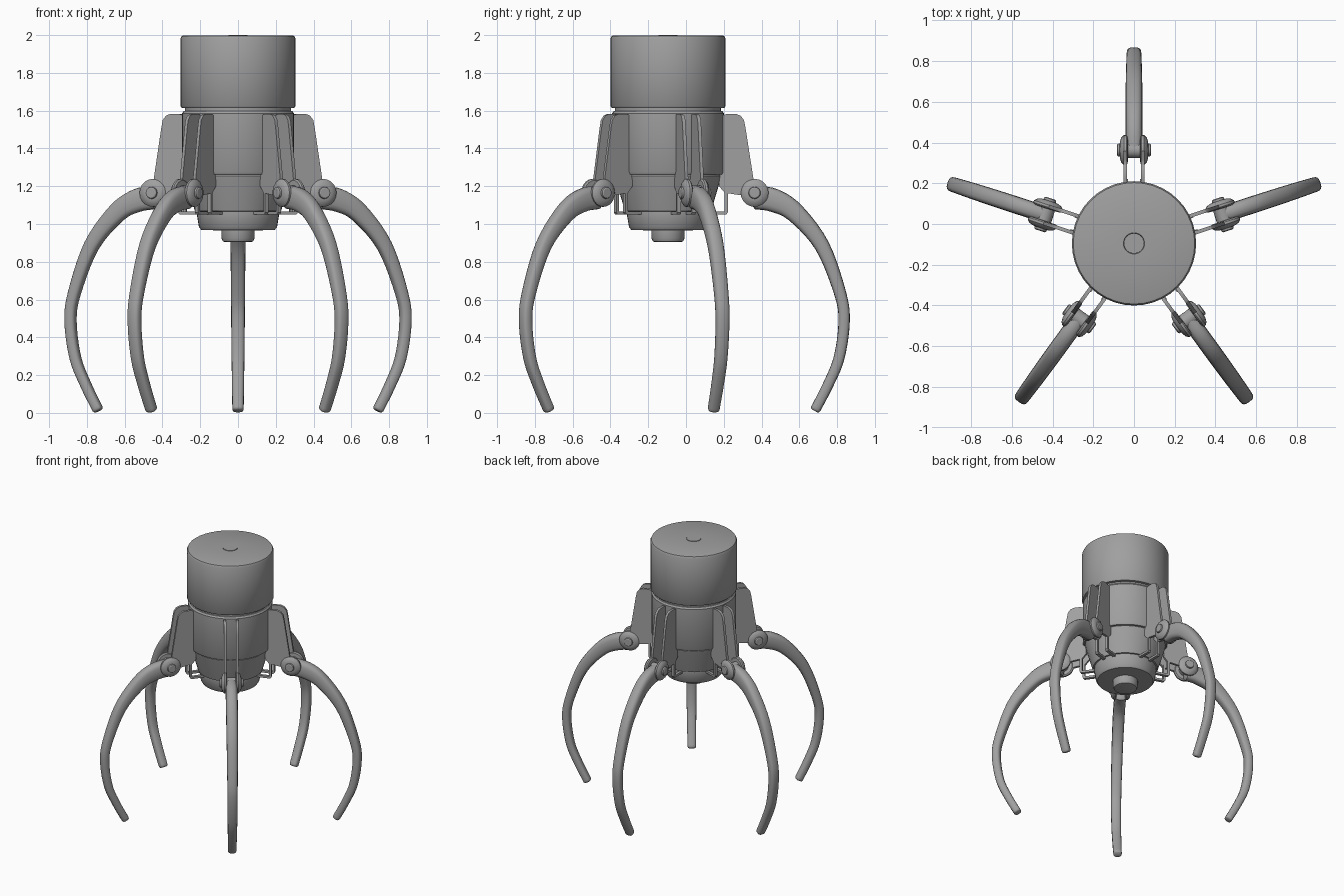
import bpy, bmesh, math
from mathutils import Matrix, Vector

if "Cube" in bpy.data.objects:
    bpy.data.objects.remove(bpy.data.objects["Cube"])

AXIS_Y = -0.095
ANGLES = [90, 18, -54, -126, 162]

grey = bpy.data.materials.new("machine grey")
grey.diffuse_color = (0.35, 0.35, 0.35, 1)
grey.use_nodes = True
grey.node_tree.nodes["Principled BSDF"].inputs["Base Color"].default_value = grey.diffuse_color


def finish(bm, name, angle=35):
    bmesh.ops.recalc_face_normals(bm, faces=bm.faces[:])
    me = bpy.data.meshes.new(name)
    bm.to_mesh(me)
    bm.free()
    me.materials.append(grey)
    ob = bpy.data.objects.new(name, me)
    bpy.context.collection.objects.link(ob)
    bpy.ops.object.select_all(action='DESELECT')
    ob.select_set(True)
    bpy.context.view_layer.objects.active = ob
    bpy.ops.object.shade_smooth_by_angle(angle=math.radians(angle))
    return ob


def loft(bm, rings):
    """Skin a list of closed rings of points and cap both ends."""
    vr = [[bm.verts.new(p) for p in ring] for ring in rings]
    n = len(vr[0])
    for a, b in zip(vr, vr[1:]):
        for i in range(n):
            j = (i + 1) % n
            bm.faces.new((a[i], a[j], b[j], b[i]))
    bm.faces.new(vr[0])
    bm.faces.new(vr[-1])


def lathe(bm, profile, n):
    """Turn (radius, height) points around z."""
    loft(bm, [[(r * math.cos(2 * math.pi * i / n), r * math.sin(2 * math.pi * i / n), z)
               for i in range(n)] for r, z in profile])


def turned(name, profile, n=40):
    bm = bmesh.new()
    lathe(bm, profile, n)
    ob = finish(bm, name)
    ob.location.y = AXIS_Y
    return ob


def plate(bm, outline, t0, t1):
    """Extrude an (r, z) outline between two sideways offsets."""
    loft(bm, [[(r, t, z) for r, z in outline] for t in (t0, t1)])


def spline(pts, steps):
    """Catmull-Rom through points of any size."""
    p = [pts[0]] + pts + [pts[-1]]
    out = []
    for k in range(1, len(p) - 2):
        a, b, c, d = (Vector(q) for q in p[k - 1:k + 3])
        for s in range(steps):
            t = s / steps
            out.append(0.5 * (2 * b + (c - a) * t + (2 * a - 5 * b + 4 * c - d) * t * t
                              + (3 * b - a - 3 * c + d) * t ** 3))
    return out + [Vector(pts[-1])]


# Central housing
turned("upper_housing", [(0.05, 1.990), (0.052, 1.998), (0.29, 1.998), (0.298, 1.995),
                         (0.305, 1.98), (0.305, 1.625), (0.298, 1.615), (0.27, 1.612)])
turned("top_centre_disc", [(0.05, 1.95), (0.05, 2.0)], 24)
turned("neck_groove", [(0.28, 1.63), (0.28, 1.57)])
turned("lower_housing", [(0.27, 1.60), (0.288, 1.597), (0.297, 1.585), (0.297, 1.275),
                         (0.29, 1.262), (0.27, 1.26)])
turned("tapered_base", [(0.27, 1.27), (0.282, 1.255), (0.276, 1.23), (0.228, 1.068), (0.20, 1.066)])
turned("bottom_collar", [(0.20, 1.075), (0.218, 1.066), (0.218, 1.05), (0.207, 0.985),
                         (0.195, 0.968), (0.08, 0.966)])
turned("bottom_knob", [(0.07, 0.98), (0.088, 0.975), (0.088, 0.925), (0.08, 0.908), (0.07, 0.905)], 28)

# Claw centre line: radius, height, half thickness, half width
CLAW = [(0.465, 1.14, 0.062, 0.042), (0.56, 1.125, 0.062, 0.042), (0.672, 1.06, 0.052, 0.042),
        (0.815, 0.885, 0.040, 0.040), (0.912, 0.63, 0.032, 0.037), (0.932, 0.48, 0.030, 0.036),
        (0.905, 0.29, 0.029, 0.034), (0.847, 0.148, 0.028, 0.032), (0.778, 0.014, 0.027, 0.030)]


def claw_mesh(bm):
    path = spline(CLAW, 5)
    rings = []
    last = len(path) - 1
    for k, p in enumerate(path):
        d = path[min(k + 1, last)] - path[max(k - 1, 0)]
        d = Vector((d[0], d[1])).normalized()
        c = Vector((p[0], p[1]))
        # rounded ends: an inner cap ring beside the outermost ring
        sections = [(0, 1.0)]
        if k == 0:
            sections = [(-0.012, 0.75), (0, 1.0)]
        if k == last:
            sections = [(-0.008, 1.0), (0, 0.88), (0.004, 0.6)]
        for shift, scale in sections:
            ring = []
            for i in range(16):
                a = 2 * math.pi * i / 16
                u = math.copysign(abs(math.cos(a)) ** 0.7, math.cos(a)) * p[2] * scale
                w = math.copysign(abs(math.sin(a)) ** 0.7, math.sin(a)) * p[3] * scale
                q = c + d * shift + Vector((-d.y, d.x)) * u
                ring.append((q.x, w, max(q.y, 0)))
            rings.append(ring)
    loft(bm, rings)


def bracket_mesh(bm):
    outline = [(0.285, 1.575), (0.315, 1.583), (0.36, 1.583), (0.385, 1.573), (0.402, 1.55),
               (0.410, 1.51), (0.455, 1.22), (0.455, 1.13), (0.40, 1.15), (0.30, 1.165), (0.27, 1.20)]
    hook = [(0.30, 1.18), (0.317, 1.18), (0.317, 1.062), (0.308, 1.05), (0.20, 1.05),
            (0.20, 1.066), (0.30, 1.066)]
    for s in (-1, 1):
        plate(bm, outline, s * 0.034, s * 0.052)
        plate(bm, hook, s * 0.030, s * 0.052)


def joint_mesh(bm):
    half = [(0.040, 0.030), (0.066, 0.031), (0.074, 0.038), (0.074, 0.050), (0.062, 0.062),
            (0.042, 0.069), (0.032, 0.070), (0.030, 0.080), (0.024, 0.084)]
    lathe(bm, [(r, -z) for r, z in reversed(half)] + half, 20)
    bm.transform(Matrix.Translation((0.458, 0, 1.165)) @ Matrix.Rotation(math.pi / 2, 4, 'X'))


# Five arms, each with bracket, pivot joint and claw
for n, deg in enumerate(ANGLES, 1):
    for part, build in (("claw", claw_mesh), ("bracket", bracket_mesh), ("pivot_joint", joint_mesh)):
        bm = bmesh.new()
        build(bm)
        ob = finish(bm, f"{part}_{n}", 45 if part == "claw" else 30)
        ob.location.y = AXIS_Y
        ob.rotation_euler.z = math.radians(deg)
